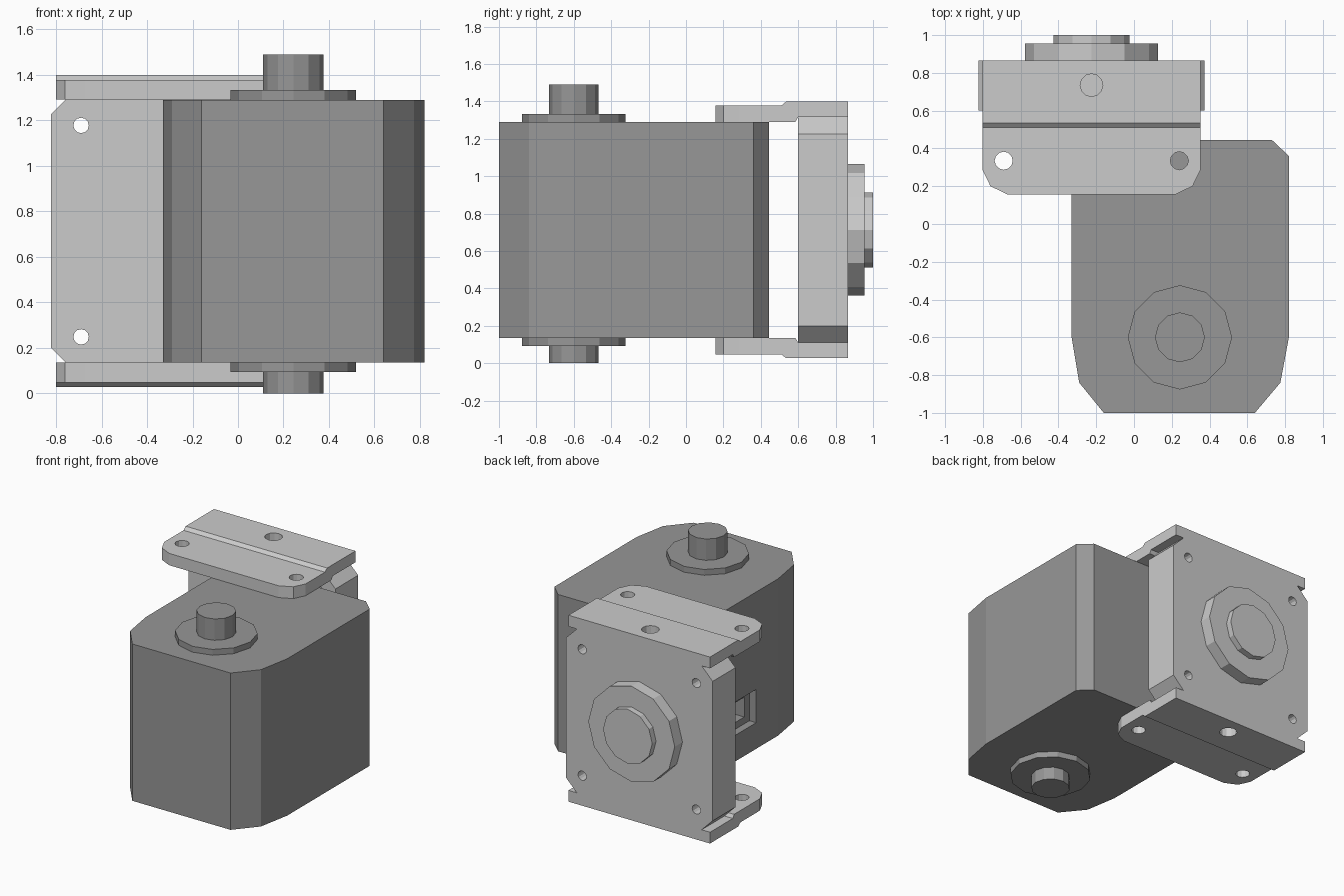
import bpy, bmesh, math

if "Cube" in bpy.data.objects:
    bpy.data.objects.remove(bpy.data.objects["Cube"])

ZC = 0.713            # height of the symmetry plane; all parts are built around it
SX, SY = 0.243, -0.6  # motor shaft axis
BX = -0.225           # bracket centre line

dark = bpy.data.materials.new("dark_grey")
dark.diffuse_color = (0.31, 0.31, 0.31, 1)
dark.use_nodes = True
dark.node_tree.nodes["Principled BSDF"].inputs["Base Color"].default_value = dark.diffuse_color


def prism(name, pts, axis, a, b, mat=None):
    """Extrude a 2D outline along an axis from a to b."""
    place = {'X': lambda u, v, w: (w, u, v),
             'Y': lambda u, v, w: (u, w, v),
             'Z': lambda u, v, w: (u, v, w)}[axis]
    bm = bmesh.new()
    low = [bm.verts.new(place(u, v, a)) for u, v in pts]
    top = [bm.verts.new(place(u, v, b)) for u, v in pts]
    bm.faces.new(low)
    bm.faces.new(top)
    n = len(pts)
    for i in range(n):
        j = (i + 1) % n
        bm.faces.new((low[i], low[j], top[j], top[i]))
    bmesh.ops.recalc_face_normals(bm, faces=bm.faces)
    mesh = bpy.data.meshes.new(name)
    bm.to_mesh(mesh)
    bm.free()
    if mat:
        mesh.materials.append(mat)
    ob = bpy.data.objects.new(name, mesh)
    ob.location.z = ZC
    bpy.context.collection.objects.link(ob)
    return ob


def disc(name, cx, cy, r, axis, a, b, mat=None, n=12):
    pts = [(cx + r * math.cos(2 * math.pi * i / n),
            cy + r * math.sin(2 * math.pi * i / n)) for i in range(n)]
    return prism(name, pts, axis, a, b, mat)


def rect(u0, u1, v0, v1):
    return [(u0, v0), (u1, v0), (u1, v1), (u0, v1)]


def cut(ob, tools, op='DIFFERENCE'):
    """Apply booleans and remove the cutters."""
    for t in tools:
        m = ob.modifiers.new("cut", 'BOOLEAN')
        m.object, m.operation, m.solver = t, op, 'EXACT'
        t.hide_render = True
    bpy.context.view_layer.update()
    dg = bpy.context.evaluated_depsgraph_get()
    mesh = bpy.data.meshes.new_from_object(ob.evaluated_get(dg))
    ob.modifiers.clear()
    ob.data = mesh
    for t in tools:
        bpy.data.objects.remove(t)


# Motor body with a stepped socket in its left side
body = prism("motor_body", [
    (-0.33, -0.6), (-0.29, -0.84), (-0.16, -1), (0.64, -1), (0.775, -0.84), (0.82, -0.6),
    (0.82, 0.36), (0.73, 0.445), (-0.24, 0.445), (-0.33, 0.36)], 'Z', -0.577, 0.577, dark)
cut(body, [prism("socket_outer", rect(-0.345, 0.035, -0.385, -0.14), 'X', -0.5, -0.275, dark),
           prism("socket_inner", rect(-0.285, -0.025, -0.335, -0.19), 'X', -0.5, -0.17, dark)])

# Output shaft and bearing collars
disc("motor_shaft", SX, SY, 0.132, 'Z', -ZC, 0.777, dark)
for name, s in (("upper_collar", 1), ("lower_collar", -1)):
    disc(name, SX, SY, 0.276, 'Z', *sorted((s * 0.57, s * 0.62)), dark)

# Bracket plate with clipped corners and four screw holes
w, c, h = 0.598, 0.508, 0.603
plate = prism("bracket_plate", [
    (BX - w, -0.513), (BX - c, -h), (BX + c, -h), (BX + w, -0.513),
    (BX + w, 0.513), (BX + c, h), (BX - c, h), (BX - w, 0.513)], 'Y', 0.6, 0.865)
cut(plate, [disc("screw_hole", BX + sx * 0.465, sz * 0.465, 0.034, 'Y', 0.5, 1)
            for sx in (-1, 1) for sz in (-1, 1)])

# Mounting flange: stepped section clipped to a rounded outline, mirrored below
flange = prism("mounting_flanges", [
    (0.1, 0.578), (0.585, 0.578), (0.6, 0.603), (0.865, 0.603), (0.865, 0.686),
    (0.535, 0.686), (0.51, 0.665), (0.1, 0.665)], 'X', BX - 0.7, BX + 0.7)
outline = [(0.576, 0.9), (0.576, 0.285), (0.535, 0.2), (0.445, 0.157)]
outline = ([(BX + u, v) for u, v in outline] +
           [(BX - u, v) for u, v in reversed(outline)])
cut(flange, [prism("outline_tool", outline, 'Z', 0.4, 0.9)], 'INTERSECT')
cut(flange, [disc("hole", BX + u, v, r, 'Z', 0.4, 0.9)
             for u, v, r in ((-0.465, 0.335, 0.048), (0.465, 0.335, 0.048), (0, 0.735, 0.06))])
flange.modifiers.new("mirror", 'MIRROR').use_axis = (False, False, True)

# Round bosses on the back of the plate and the pivot end on its inner face
disc("back_boss", BX, 0, 0.352, 'Y', 0.86, 0.955)
disc("back_hub", BX, 0, 0.2, 'Y', 0.95, 1.0)
disc("pivot_end", BX, 0, 0.178, 'Y', 0.599, 0.62)
